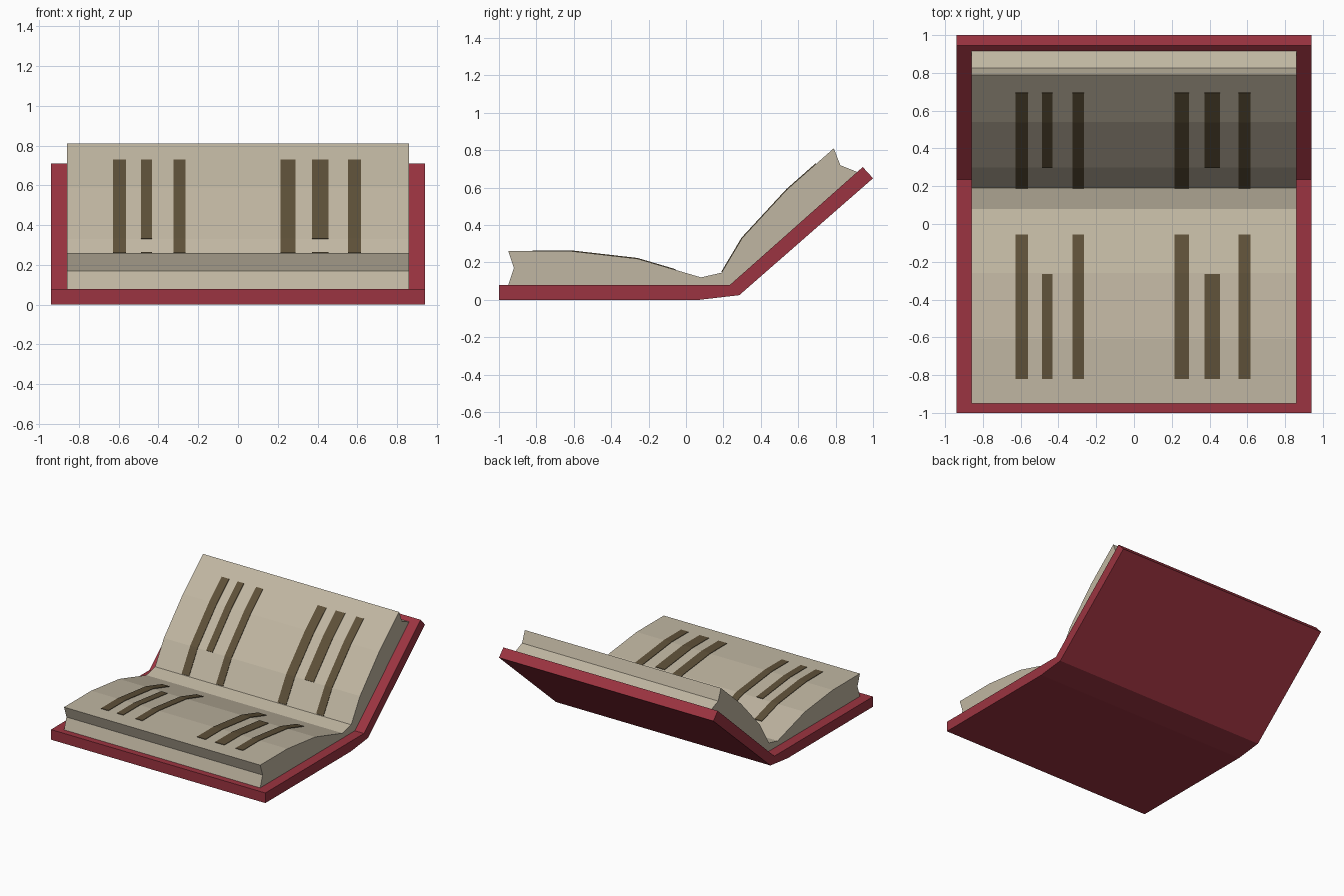
import bpy, bmesh

if "Cube" in bpy.data.objects:
    bpy.data.objects.remove(bpy.data.objects["Cube"])


def material(name, rgb):
    m = bpy.data.materials.new(name)
    m.diffuse_color = (*rgb, 1)
    m.use_nodes = True
    m.node_tree.nodes["Principled BSDF"].inputs["Base Color"].default_value = m.diffuse_color
    return m


def extrude_x(name, profile, x0, x1, mat):
    """Solid from a (y, z) outline swept from x0 to x1."""
    bm = bmesh.new()
    face = bm.faces.new([bm.verts.new((x0, y, z)) for y, z in profile])
    new = bmesh.ops.extrude_face_region(bm, geom=[face])["geom"]
    moved = [v for v in new if isinstance(v, bmesh.types.BMVert)]
    bmesh.ops.translate(bm, verts=moved, vec=(x1 - x0, 0, 0))
    bmesh.ops.recalc_face_normals(bm, faces=bm.faces)
    mesh = bpy.data.meshes.new(name)
    bm.to_mesh(mesh)
    bm.free()
    mesh.materials.append(mat)
    obj = bpy.data.objects.new(name, mesh)
    bpy.context.collection.objects.link(obj)
    return obj


red = material("cover_red", (0.33, 0.034, 0.052))
paper = material("paper", (0.53, 0.47, 0.36))
ink = material("ink", (0.11, 0.08, 0.04))

# Bent cover with raised back half
cover = [(-1, 0), (0.07, 0), (0.285, 0.025), (1, 0.65),
         (0.945, 0.71), (0.235, 0.08), (-1, 0.08)]
extrude_x("cover", cover, -0.94, 0.94, red)

# Page block: reading surface, then notched ends and underside
surface = [(-0.95, 0.26), (-0.61, 0.26), (-0.26, 0.22), (0.08, 0.12),
           (0.19, 0.145), (0.30, 0.33), (0.54, 0.59), (0.79, 0.81)]
pages = surface + [(0.825, 0.72), (0.917, 0.683), (0.235, 0.08),
                   (-0.95, 0.08), (-0.92, 0.17)]
extrude_x("pages", pages, -0.86, 0.86, paper)


def height(y):
    for (y0, z0), (y1, z1) in zip(surface, surface[1:]):
        if y0 <= y <= y1:
            return z0 + (z1 - z0) * (y - y0) / (y1 - y0)


def text_line(name, x0, x1, ya, yb, up):
    """Thin strip that follows the bends of the page surface."""
    ys = [ya] + [y for y, _ in surface if ya < y < yb] + [yb]
    shift = lambda d: [(y + up[0] * d, height(y) + up[1] * d) for y in ys]
    extrude_x(name, shift(0.004) + shift(-0.006)[::-1], x0, x1, ink)


# Text lines: x range and whether the line is short
lines = [(-0.627, -0.562, False), (-0.488, -0.432, True),
         (-0.325, -0.265, False), (0.214, 0.29, False),
         (0.373, 0.455, True), (0.553, 0.617, False)]
for i, (x0, x1, short) in enumerate(lines, 1):
    text_line(f"front_text_line_{i}", x0, x1, -0.82,
              -0.265 if short else -0.055, (0, 1))
    text_line(f"back_text_line_{i}", x0, x1,
              0.30 if short else 0.192, 0.695, (-0.7, 0.7))
